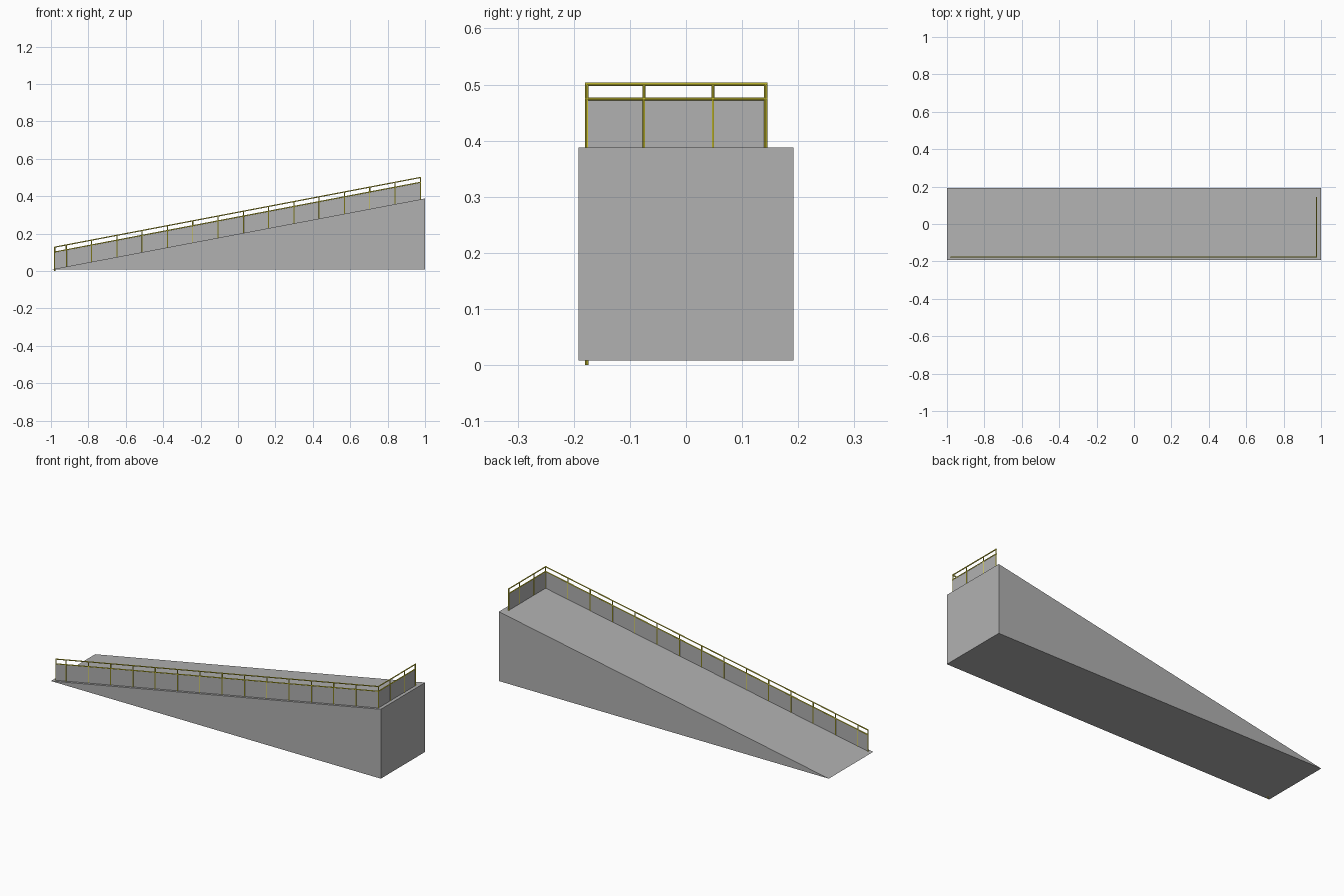
import bpy, bmesh
from mathutils import Vector

if "Cube" in bpy.data.objects:
    bpy.data.objects.remove(bpy.data.objects["Cube"])

X0, X1 = -0.98, 0.975       # railing ends along the ramp
Y0, Y1 = -0.177, 0.142      # railing ends across the ramp
LOW, HIGH = 0.008, 0.388    # ramp heights
TOP, MID = 0.117, 0.091     # rail heights above the slope
W = 0.192                   # half width of the ramp
R = 0.003


def paint(name, rgb):
    mat = bpy.data.materials.new(name)
    mat.diffuse_color = (*rgb, 1)
    mat.use_nodes = True
    mat.node_tree.nodes["Principled BSDF"].inputs["Base Color"].default_value = mat.diffuse_color
    return mat


yellow = paint("yellow_paint", (0.75, 0.68, 0.04))
grey = paint("dark_grey", (0.44, 0.44, 0.44))


def slope(x):
    return LOW + (HIGH - LOW) * (x + 1) / 2


def prism(name, profile, offset):
    """Extrude a flat profile by an offset vector."""
    bm = bmesh.new()
    face = bm.faces.new([bm.verts.new(p) for p in profile])
    ext = bmesh.ops.extrude_face_region(bm, geom=[face], use_keep_orig=True)
    verts = [g for g in ext["geom"] if isinstance(g, bmesh.types.BMVert)]
    bmesh.ops.translate(bm, verts=verts, vec=offset)
    bmesh.ops.recalc_face_normals(bm, faces=bm.faces[:])
    mesh = bpy.data.meshes.new(name)
    bm.to_mesh(mesh)
    bm.free()
    mesh.materials.append(grey)
    ob = bpy.data.objects.new(name, mesh)
    bpy.context.collection.objects.link(ob)


def tube(name, a, b, r=R):
    """Round bar between two points."""
    a, b = Vector(a), Vector(b)
    bpy.ops.mesh.primitive_cylinder_add(vertices=8, radius=r, depth=(b - a).length,
                                        location=(a + b) / 2)
    ob = bpy.context.object
    ob.name = name
    ob.rotation_euler = (b - a).to_track_quat('Z', 'Y').to_euler()
    ob.data.materials.append(yellow)
    bpy.ops.object.shade_smooth_by_angle()


# Wedge ramp
prism("ramp", [(-1, -W, LOW), (1, -W, LOW), (1, -W, HIGH)], (0, 2 * W, 0))

# Infill panels below the middle rail
T = 0.002
ze = slope(X1)
prism("side_panel", [(X0, Y0 - T / 2, slope(X0)), (X1, Y0 - T / 2, ze),
                     (X1, Y0 - T / 2, ze + MID), (X0, Y0 - T / 2, slope(X0) + MID)],
      (0, T, 0))
prism("end_panel", [(X1 - T / 2, Y0, ze), (X1 - T / 2, Y1, ze),
                    (X1 - T / 2, Y1, ze + MID), (X1 - T / 2, Y0, ze + MID)], (T, 0, 0))

# Rails along the slope and across the high end
for label, h in (("top", TOP), ("middle", MID)):
    tube(f"side_{label}_rail", (X0, Y0, slope(X0) + h - 0.001), (X1, Y0, ze + h))
    tube(f"end_{label}_rail", (X1, Y0 - R, ze + h), (X1, Y1 + R, ze + h))

# Side posts, the lowest one reaching the ground
tube("foot_post", (X0, Y0, 0), (X0, Y0, slope(X0) + TOP))
for i in range(14):
    x = -0.918 + i * 0.1352
    tube("side_post", (x, Y0, slope(x)), (x, Y0, slope(x) + TOP))

# End posts, slimmer between the corners
for y, r in ((Y0, R), (-0.075, 0.0025), (0.048, 0.0025), (Y1, R)):
    tube("end_post", (X1, y, ze), (X1, y, ze + TOP), r)
